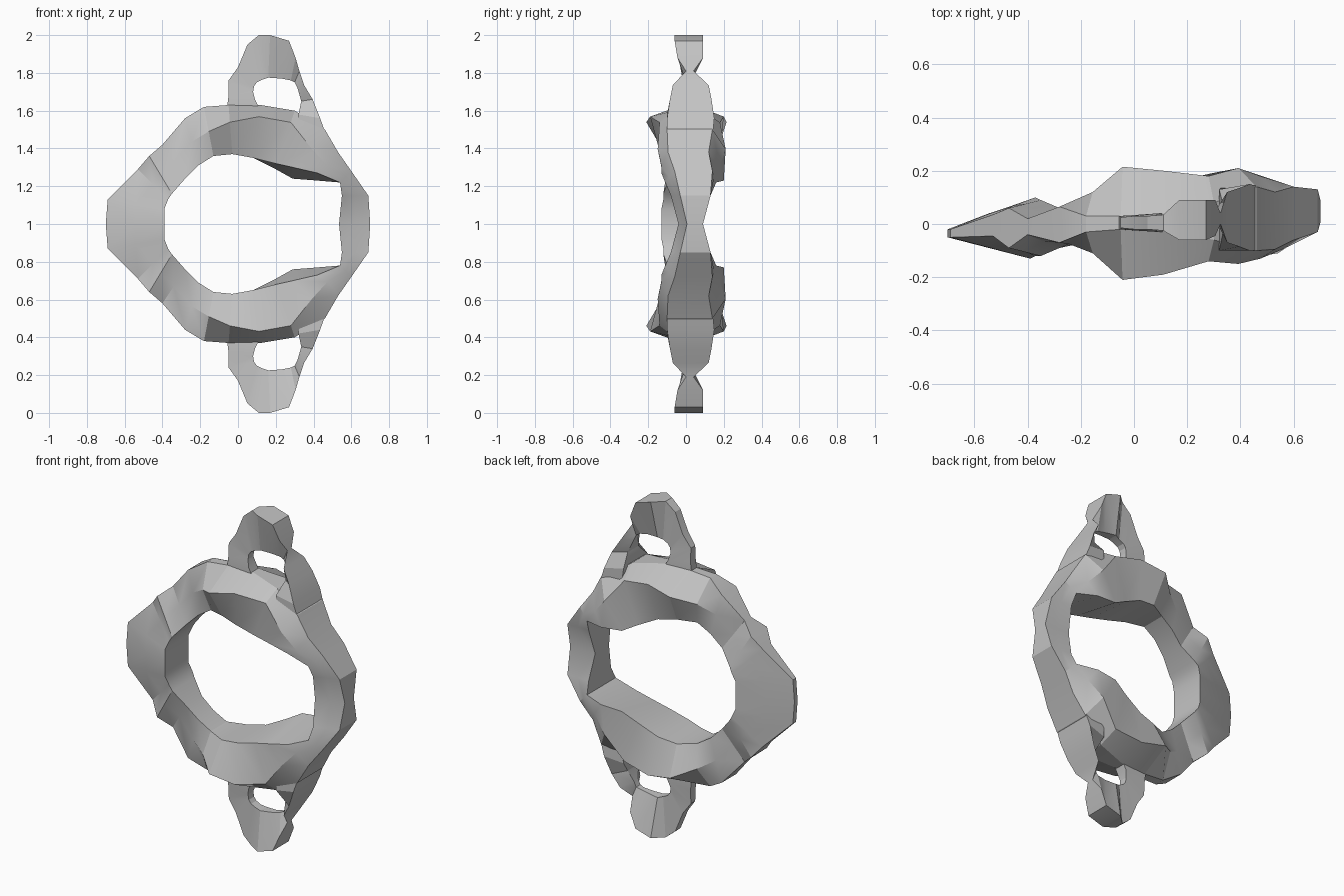
import bpy
import bmesh
import math
from mathutils import Vector

if "Cube" in bpy.data.objects:
    bpy.data.objects.remove(bpy.data.objects["Cube"], do_unlink=True)

grey = bpy.data.materials.new("plain grey")
grey.use_nodes = True
grey.diffuse_color = (0.55, 0.55, 0.55, 1)
grey.node_tree.nodes["Principled BSDF"].inputs["Base Color"].default_value = grey.diffuse_color


def loft(name, sections, capped):
    """Skin a row of cross-sections, then mirror it below the mid height."""
    bm = bmesh.new()
    rings = [[bm.verts.new(point) for point in section] for section in sections]
    count = len(rings[0])
    for ring, following in zip(rings, rings[1:]):
        for i in range(count):
            j = (i + 1) % count
            bm.faces.new((ring[i], ring[j], following[j], following[i]))
    if capped:
        bm.faces.new(rings[0])
        bm.faces.new(reversed(rings[-1]))
    bmesh.ops.recalc_face_normals(bm, faces=bm.faces[:])
    mesh = bpy.data.meshes.new(name)
    bm.to_mesh(mesh)
    bm.free()
    mesh.materials.append(grey)
    part = bpy.data.objects.new(name, mesh)
    part.location.z = 1
    bpy.context.collection.objects.link(part)
    mirror = part.modifiers.new("lower half", 'MIRROR')
    mirror.use_axis = (False, False, True)
    mirror.merge_threshold = 0.002
    bpy.ops.object.select_all(action='DESELECT')
    part.select_set(True)
    bpy.context.view_layer.objects.active = part
    bpy.ops.object.shade_smooth_by_angle(angle=math.radians(22))
    return part


# Main ring: outer rim as x, height above the middle, front y, back y
outer_rim = [
    (-.7, 0, -.05, -.02), (-.69, .13, -.05, -.02), (-.53, .29, -.045, .035),
    (-.47, .36, -.09, .06), (-.4, .42, -.04, .02), (-.28, .56, -.07, .065),
    (-.18, .62, -.03, .03), (-.05, .63, -.02, .03), (.12, .63, -.02, .04),
    (.3, .6, -.06, .08), (.46, .5, -.1, .14), (.53, .38, -.095, .12),
    (.6, .28, -.06, .14), (.69, .15, -.03, .13), (.7, 0, .005, .09),
]
# Inner rim in the same layout
inner_rim = [
    (-.39, 0, -.13, .09), (-.39, .08, -.13, .09), (-.37, .13, -.12, .1),
    (-.35, .16, -.12, .09), (-.28, .24, -.09, .06), (-.21, .31, -.075, .07),
    (-.13, .36, -.07, .08), (-.03, .37, -.11, .13), (.08, .35, -.13, .15),
    (.2, .29, -.13, .17), (.29, .24, -.13, .19), (.42, .23, -.13, .2),
    (.54, .22, -.11, .16), (.55, .15, -.08, .13), (.535, 0, -.04, .09),
]
# Ridge between the rims: share of the way outward, front y, back y
ridge = [
    (.5, -.09, .04), (.5, -.09, .04), (.5, -.083, .07), (.5, -.105, .075),
    (.5, -.065, .04), (.5, -.075, .07), (.5, -.11, .12), (.65, -.21, .215),
    (.78, -.19, .2), (.8, -.14, .18), (.6, -.15, .21), (.5, -.13, .18),
    (.5, -.09, .15), (.5, -.05, .13), (.5, -.015, .09),
]
# The front lip of the inner rim rises a little on these sections
front_lip = {9: .03, 10: .06, 11: .04}

ring_sections = []
for index, (outer, inner, crest) in enumerate(zip(outer_rim, inner_rim, ridge)):
    ox, oz, o_front, o_back = outer
    ix, iz, i_front, i_back = inner
    share, r_front, r_back = crest
    rx, rz = Vector((ix, iz)).lerp(Vector((ox, oz)), share)
    lip = iz + front_lip.get(index, 0)
    ring_sections.append([
        (ox, o_front, oz), (ox, o_back, oz), (rx, r_back, rz),
        (ix, i_back, iz), (ix, i_front, lip), (rx, r_front, rz),
    ])
loft("main_ring", ring_sections, capped=False)

# Pierced end loop, outside edge: x, height, front y, back y
loop_outside = [
    (.47, .46, -.1, .14), (.435, .56, -.1, .15), (.395, .66, -.085, .135),
    (.35, .735, -.07, .12), (.325, .81, 0, .04), (.305, .88, -.045, .09),
    (.27, .97, -.06, .09), (.17, 1, -.06, .09), (.11, 1, -.025, .035),
    (.05, .95, -.02, .03), (0, .83, -.02, .03), (-.05, .76, -.015, .025),
    (-.05, .68, -.02, .03), (-.06, .6, -.02, .03),
]
# Inside edge around the hole, tapering thin at its top
loop_inside = [
    (.33, .47, -.1, .14), (.32, .58, -.1, .13), (.335, .65, -.03, .07),
    (.315, .72, 0, .04), (.3, .75, 0, .04), (.28, .76, 0, .03),
    (.23, .77, -.01, .03), (.16, .775, -.02, .04), (.13, .765, -.02, .03),
    (.1, .75, -.02, .03), (.085, .73, -.02, .03), (.08, .7, -.02, .03),
    (.09, .66, -.03, .04), (.12, .6, -.03, .04),
]
loft("end_loop", [
    [(ox, o_front, oz), (ox, o_back, oz), (ix, i_back, iz), (ix, i_front, iz)]
    for (ox, oz, o_front, o_back), (ix, iz, i_front, i_back)
    in zip(loop_outside, loop_inside)
], capped=True)
